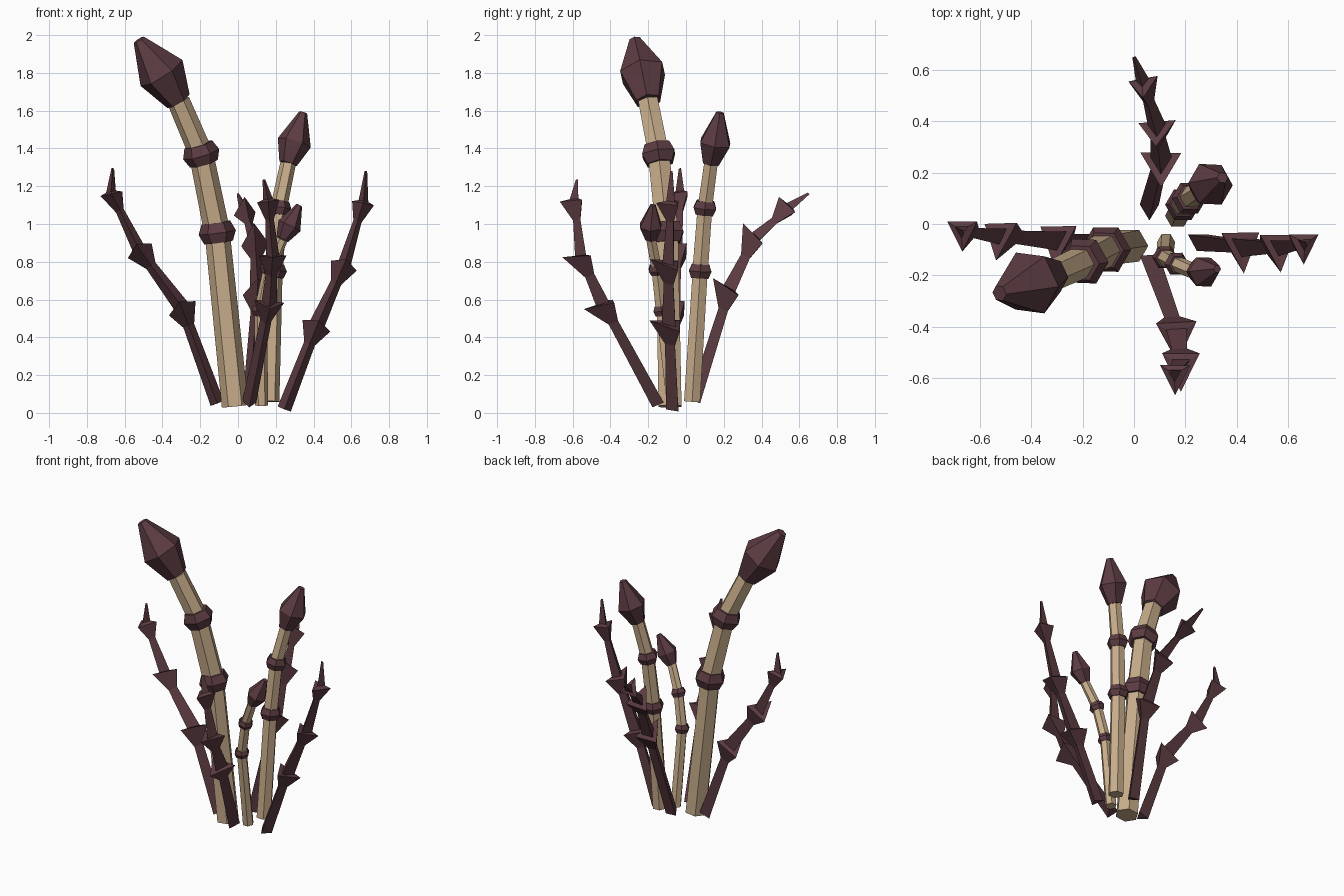
import bpy, bmesh, math
from mathutils import Vector

cube = bpy.data.objects.get("Cube")
if cube:
    bpy.data.objects.remove(cube, do_unlink=True)


def material(name, rgb):
    m = bpy.data.materials.new(name)
    m.use_nodes = True
    m.diffuse_color = (*rgb, 1)
    m.node_tree.nodes["Principled BSDF"].inputs["Base Color"].default_value = (*rgb, 1)
    return m


TAN = material("pale_tan", (0.58, 0.42, 0.26))
MAROON = material("dark_maroon", (0.107, 0.045, 0.054))


def ring(centre, axis, radius, sides, spike=1.0, lift=0.0):
    """Polygon across the axis; its first corner faces the front on odd shapes."""
    t = axis.normalized()
    u = Vector((1, 0, 0))
    u = (u - t * u.dot(t)).normalized()
    v = t.cross(u)
    start = -math.pi / 2 if sides == 3 else 0
    points = []
    for i in range(sides):
        a = start + math.tau * i / sides
        r = radius * (spike if i == 0 else 1)
        p = centre + (u * math.cos(a) + v * math.sin(a)) * r
        points.append(p + t * (lift if i == 0 else 0))
    return points


def loft(name, rings, mat):
    """Skin a list of rings and cap both ends."""
    bm = bmesh.new()
    loops = [[bm.verts.new(p) for p in r] for r in rings]
    n = len(loops[0])
    for a, b in zip(loops, loops[1:]):
        for i in range(n):
            j = (i + 1) % n
            bm.faces.new((a[i], a[j], b[j], b[i]))
    bm.faces.new(loops[0][::-1])
    bm.faces.new(loops[-1])
    bmesh.ops.recalc_face_normals(bm, faces=bm.faces)
    mesh = bpy.data.meshes.new(name)
    bm.to_mesh(mesh)
    bm.free()
    mesh.materials.append(mat)
    bpy.context.collection.objects.link(bpy.data.objects.new(name, mesh))


def cane(name, path, r):
    """Six-sided jointed cane: base, two joints, bud base, bud middle, bud tip."""
    p = [Vector(q) for q in path]
    for i in range(3):
        d = p[i + 1] - p[i]
        k = (1.0, 0.97, 0.9)[i]
        loft(f"{name}_shaft_{i + 1}",
             [ring(p[i], d, r * k, 6), ring(p[i + 1], d, r * k * 0.94, 6)], TAN)
    # Collars over the joints
    for i in (1, 2):
        d = (p[i + 1] - p[i - 1]).normalized()
        h = r * 0.75
        loft(f"{name}_collar_{i}",
             [ring(p[i] - d * h, d, r * 1.08, 6), ring(p[i], d, r * 1.4, 6),
              ring(p[i] + d * h, d, r * 1.08, 6)], MAROON)
    # Pointed bud
    d = p[5] - p[3]
    loft(f"{name}_bud",
         [ring(p[3], d, r * 0.98, 6), ring(p[4], d, r * 1.85, 6),
          ring(p[5], d, r * 0.45, 6)], MAROON)


def thorn(name, path):
    """Three-sided thorny stem: base, three flared barbs, tip."""
    p = [Vector(q) for q in path]
    widths = [(0.043, 0.035), (0.048, 0.034), (0.04, 0.026), (0.03, 0.008)]
    flares = [0.092, 0.085, 0.068]
    rings = [ring(p[0], p[1] - p[0], widths[0][0], 3)]
    for i, flare in enumerate(flares):
        d_in = (p[i + 1] - p[i]).normalized()
        d = (d_in + (p[i + 2] - p[i + 1]).normalized()).normalized()
        lift = 0.0 if i == 2 else 0.035
        rings += [ring(p[i + 1] - d_in * 0.1, d_in, widths[i][1], 3),
                  ring(p[i + 1], d, flare, 3, 1.22, lift),
                  ring(p[i + 1] + d * 0.012, d, widths[i + 1][0], 3)]
    rings.append(ring(p[4], p[4] - p[3], widths[3][1], 3))
    loft(name, rings, MAROON)


# Bamboo-like canes
cane("tall_cane", [(-0.015, -0.085, 0.035), (-0.11, -0.10, 0.955), (-0.195, -0.145, 1.37),
                   (-0.315, -0.2, 1.65), (-0.405, -0.23, 1.8), (-0.525, -0.27, 1.975)], 0.071)
cane("middle_cane", [(0.17, 0.032, 0.06), (0.19, 0.075, 0.75), (0.215, 0.10, 1.085),
                     (0.265, 0.132, 1.32), (0.298, 0.155, 1.43), (0.345, 0.18, 1.59)], 0.049)
cane("small_cane", [(0.125, -0.07, 0.04), (0.12, -0.13, 0.54), (0.165, -0.155, 0.76),
                    (0.235, -0.185, 0.92), (0.272, -0.187, 0.99), (0.325, -0.175, 1.1)], 0.035)

# Thorny stems around them
thorn("right_thorn_stem", [(-0.11, -0.06, 0.05), (-0.295, -0.055, 0.555),
                           (-0.52, -0.04, 0.86), (-0.67, -0.025, 1.16), (-0.663, -0.03, 1.295)])
thorn("left_thorn_stem", [(0.245, -0.062, 0.02), (0.415, -0.08, 0.46),
                          (0.56, -0.085, 0.78), (0.662, -0.075, 1.11), (0.677, -0.075, 1.28)])
thorn("front_thorn_stem", [(0.06, -0.14, 0.05), (0.165, -0.425, 0.57),
                           (0.183, -0.545, 0.82), (0.16, -0.585, 1.12), (0.137, -0.575, 1.235)])
thorn("back_thorn_stem", [(0.06, 0.055, 0.06), (0.105, 0.235, 0.64),
                          (0.09, 0.365, 0.915), (0.035, 0.545, 1.08), (0.0, 0.65, 1.16)])
